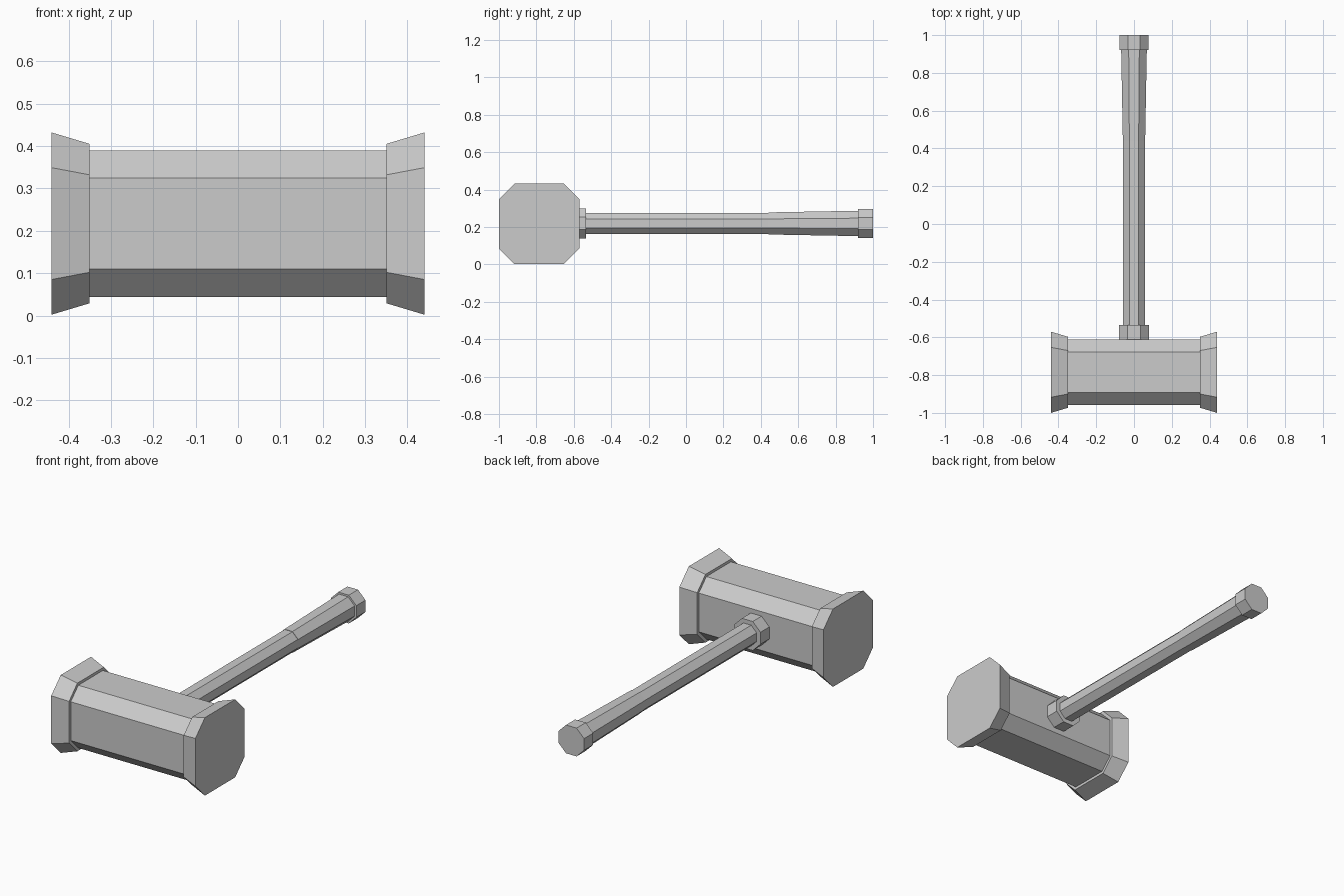
import bpy, bmesh, math

if "Cube" in bpy.data.objects:
    bpy.data.objects.remove(bpy.data.objects["Cube"])

grey = bpy.data.materials.new("plain grey")
grey.diffuse_color = (0.6, 0.6, 0.6, 1)
grey.use_nodes = True
grey.node_tree.nodes["Principled BSDF"].inputs["Base Color"].default_value = grey.diffuse_color

HEAD_Y, HEAD_Z, HANDLE_Z = -0.785, 0.217, 0.219
T = math.tan(math.pi / 8)


def octagon(h, c):
    """Chamfered square: half size h, chamfer corner at c."""
    return [(h, -c), (h, c), (c, h), (-c, h), (-h, c), (-h, -c), (-c, -h), (c, -h)]


def loft(name, sections, place):
    """Skin a run of (position, half size, corner) octagons and cap both ends."""
    bm = bmesh.new()
    rings = [[bm.verts.new(place(t, u, v)) for u, v in octagon(h, c)]
             for t, h, c in sections]
    for a, b in zip(rings, rings[1:]):
        for i in range(8):
            j = (i + 1) % 8
            bm.faces.new((a[i], a[j], b[j], b[i]))
    bm.faces.new(rings[0][::-1])
    bm.faces.new(rings[-1])
    bmesh.ops.recalc_face_normals(bm, faces=bm.faces)
    mesh = bpy.data.meshes.new(name)
    bm.to_mesh(mesh)
    bm.free()
    mesh.materials.append(grey)
    obj = bpy.data.objects.new(name, mesh)
    bpy.context.collection.objects.link(obj)


def along_x(t, u, v):
    return (t, HEAD_Y + u, HEAD_Z + v)


def along_y(t, u, v):
    return (u, t, HANDLE_Z + v)


# Head: barrel with a flared striking face at each end
loft("head_barrel", [(-0.36, 0.173, 0.107), (0.36, 0.173, 0.107)], along_x)
for side, label in ((-1, "left"), (1, "right")):
    loft("striking_face_" + label,
         [(side * 0.35, 0.188, 0.115), (side * 0.44, 0.215, 0.132)], along_x)

# Handle: collar, shaft, thicker grip and pommel
for name, y0, r0, y1, r1 in (("collar", -0.63, 0.08, -0.535, 0.08),
                             ("shaft", -0.63, 0.057, 0.50, 0.057),
                             ("grip", 0.44, 0.059, 0.93, 0.068),
                             ("pommel", 0.92, 0.078, 1.0, 0.078)):
    loft(name, [(y0, r0, r0 * T), (y1, r1, r1 * T)], along_y)
